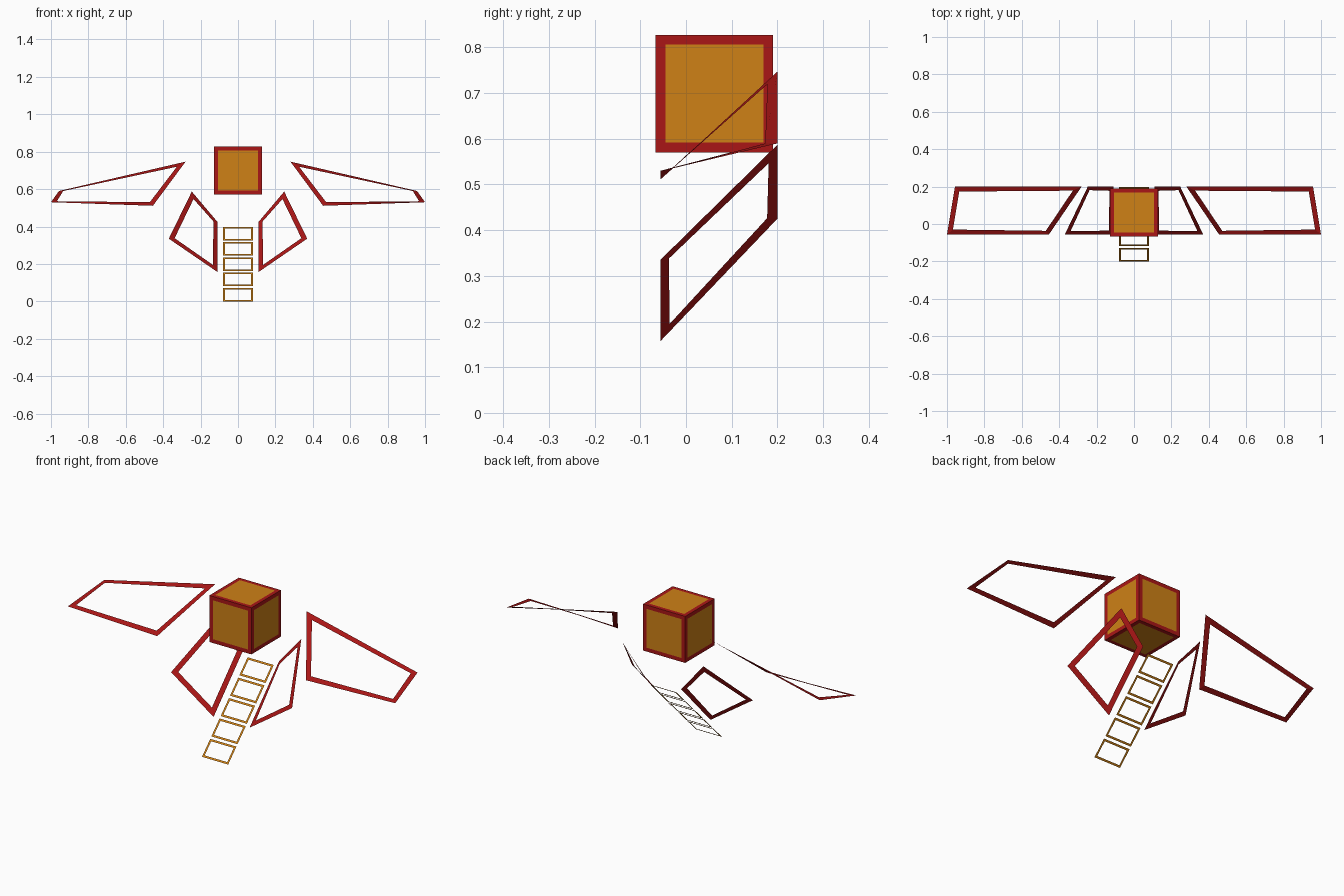
import bpy, bmesh
from mathutils import Vector, Matrix

if "Cube" in bpy.data.objects:
    bpy.data.objects.remove(bpy.data.objects["Cube"])


def material(name, rgb):
    m = bpy.data.materials.new(name)
    m.diffuse_color = (*rgb, 1)
    m.use_nodes = True
    m.node_tree.nodes["Principled BSDF"].inputs["Base Color"].default_value = m.diffuse_color
    return m


RED = material("red", (0.40, 0.008, 0.008))
ORANGE = material("orange", (0.62, 0.22, 0.008))


def add_object(name, bm, mats):
    mesh = bpy.data.meshes.new(name)
    bm.to_mesh(mesh)
    bm.free()
    for m in mats:
        mesh.materials.append(m)
    ob = bpy.data.objects.new(name, mesh)
    bpy.context.collection.objects.link(ob)
    return ob


def flat_frame(name, corners, width, mat):
    """Paper-thin open frame: an outer loop joined to an evenly inset inner loop."""
    bm = bmesh.new()
    pts = [Vector(c) for c in corners]
    n = len(pts)
    outer = [bm.verts.new(p) for p in pts]
    inner = []
    for i, p in enumerate(pts):
        a = (pts[i - 1] - p).normalized()
        b = (pts[(i + 1) % n] - p).normalized()
        inner.append(bm.verts.new(p + (a + b) * width / a.cross(b).length))
    for i in range(n):
        j = (i + 1) % n
        bm.faces.new((outer[i], outer[j], inner[j], inner[i]))
    return add_object(name, bm, [mat])


# Body: red cube with a flush orange panel on every side
bm = bmesh.new()
bmesh.ops.create_cube(bm, size=0.257, matrix=Matrix.Translation((0, 0.062, 0.699)))
bmesh.ops.inset_individual(bm, faces=bm.faces[:], thickness=0.03)
for f in bm.faces:
    f.material_index = int(all(len(e.link_faces) == 2 and e.calc_length() < 0.22 for e in f.edges)
                           and f.calc_area() > 0.03)
add_object("body", bm, [RED, ORANGE])

# Upper and lower wings, mirrored left and right
UPPER = [(0.28, 0.2, 0.747), (0.957, 0.2, 0.59), (1.0, -0.056, 0.53), (0.455, -0.056, 0.511)]
LOWER = [(0.247, 0.2, 0.587), (0.37, -0.056, 0.335), (0.11, -0.056, 0.157), (0.11, 0.2, 0.425)]
for side, s in (("right", 1), ("left", -1)):
    for part, quad in (("upper_wing", UPPER), ("lower_wing", LOWER)):
        flat_frame(f"{side}_{part}", [(s * x, y, z) for x, y, z in quad][::s], 0.027, RED)

# Tail: five thin rectangular frames sloping down toward the front
for i in range(5):
    z0 = i * 0.0815
    z1 = z0 + 0.072
    flat_frame(f"tail_segment_{i + 1}",
               [(-0.08, z0 - 0.2, z0), (0.08, z0 - 0.2, z0),
                (0.08, z1 - 0.2, z1), (-0.08, z1 - 0.2, z1)], 0.011, ORANGE)
